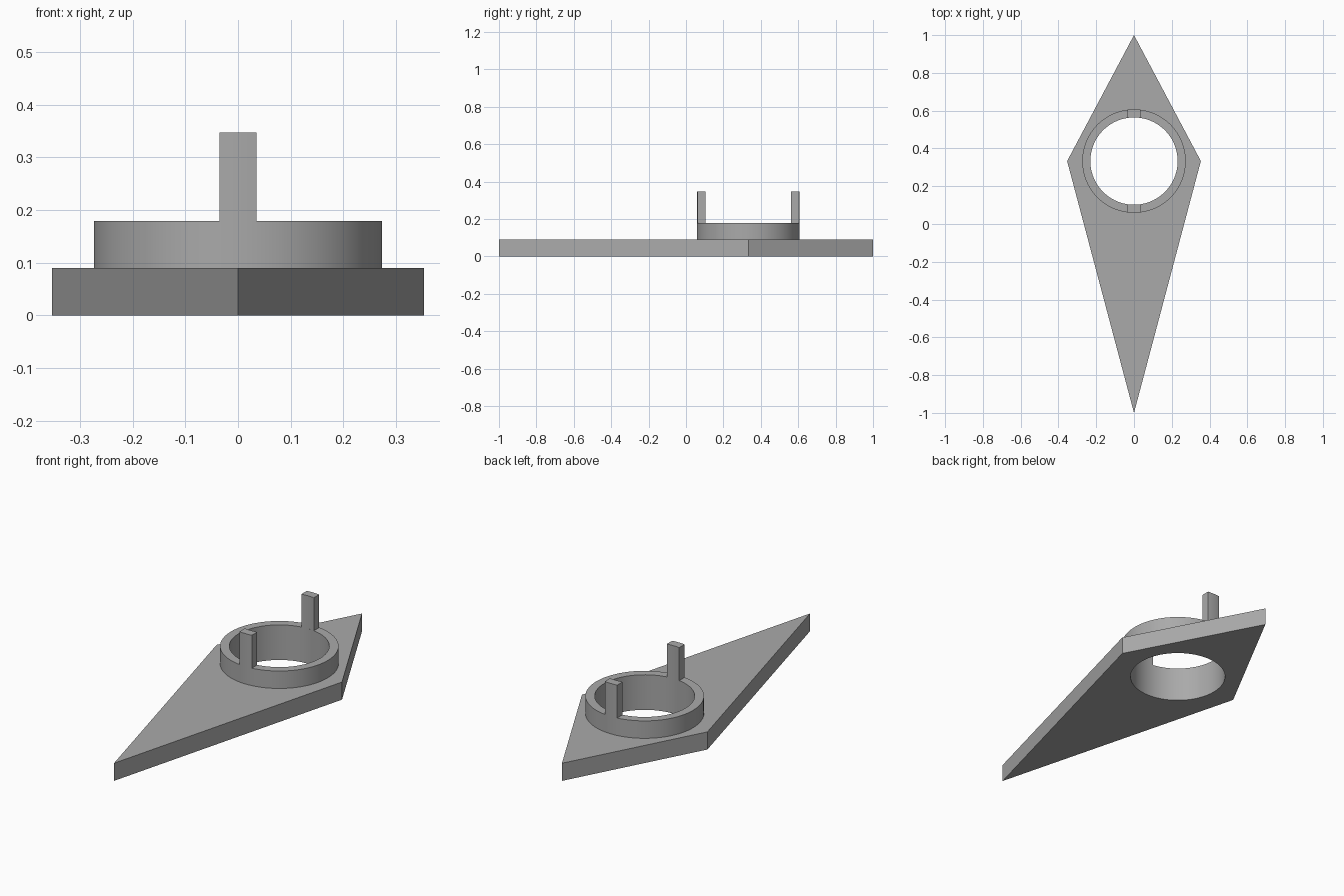
import bpy, bmesh, math

if "Cube" in bpy.data.objects:
    bpy.data.objects.remove(bpy.data.objects["Cube"], do_unlink=True)

grey = bpy.data.materials.new("plain grey")
grey.use_nodes = True
colour = (0.4, 0.4, 0.4, 1)
grey.diffuse_color = colour
grey.node_tree.nodes["Principled BSDF"].inputs["Base Color"].default_value = colour

CENTRE_Y = 0.333
OUTER, INNER = 0.274, 0.231
PLATE_TOP, COLLAR_TOP, POST_TOP = 0.09, 0.179, 0.347
POST_HALF = 0.035


def arc(radius, start, end, count):
    """Points on an arc about the bore axis, ends included."""
    angles = [start + (end - start) * i / (count - 1) for i in range(count)]
    return [(radius * math.cos(a), CENTRE_Y + radius * math.sin(a)) for a in angles]


def circle(radius, count=96):
    return arc(radius, 0, 2 * math.pi, count + 1)[:-1]


def extrude_outline(name, loops, bottom, top):
    """Fill the outline (later loops are holes) and raise it to a solid."""
    curve = bpy.data.curves.new(name, "CURVE")
    curve.dimensions = "2D"
    curve.fill_mode = "BOTH"
    curve.extrude = (top - bottom) / 2
    for points in loops:
        spline = curve.splines.new("POLY")
        spline.points.add(len(points) - 1)
        for p, (x, y) in zip(spline.points, points):
            p.co = (x, y, 0, 1)
        spline.use_cyclic_u = True
    obj = bpy.data.objects.new(name, curve)
    bpy.context.collection.objects.link(obj)
    bpy.ops.object.select_all(action="DESELECT")
    obj.select_set(True)
    bpy.context.view_layer.objects.active = obj
    bpy.ops.object.convert(target="MESH")
    obj = bpy.context.object
    # Weld caps to walls and place at height
    bm = bmesh.new()
    bm.from_mesh(obj.data)
    bmesh.ops.remove_doubles(bm, verts=bm.verts, dist=1e-5)
    bmesh.ops.translate(bm, verts=bm.verts, vec=(0, 0, (top + bottom) / 2))
    bmesh.ops.recalc_face_normals(bm, faces=bm.faces)
    bm.to_mesh(obj.data)
    bm.free()
    obj.data.materials.clear()
    obj.data.materials.append(grey)
    bpy.ops.object.shade_smooth_by_angle(angle=math.radians(30))
    return obj


# Kite-shaped base with a round bore
kite = [(0, -1), (0.354, CENTRE_Y), (0, 1), (-0.354, CENTRE_Y)]
extrude_outline("base_plate", [kite, circle(INNER)], 0, PLATE_TOP)

# Raised collar around the bore
extrude_outline("collar", [circle(OUTER), circle(INNER)], PLATE_TOP, COLLAR_TOP)

# Upright posts at front and back, straight sides and curved faces
for name, side in (("front_post", -1), ("back_post", 1)):
    mid = side * math.pi / 2
    a, b = math.asin(POST_HALF / OUTER), math.asin(POST_HALF / INNER)
    outline = arc(OUTER, mid - a, mid + a, 7) + arc(INNER, mid + b, mid - b, 7)
    extrude_outline(name, [outline], COLLAR_TOP, POST_TOP)
